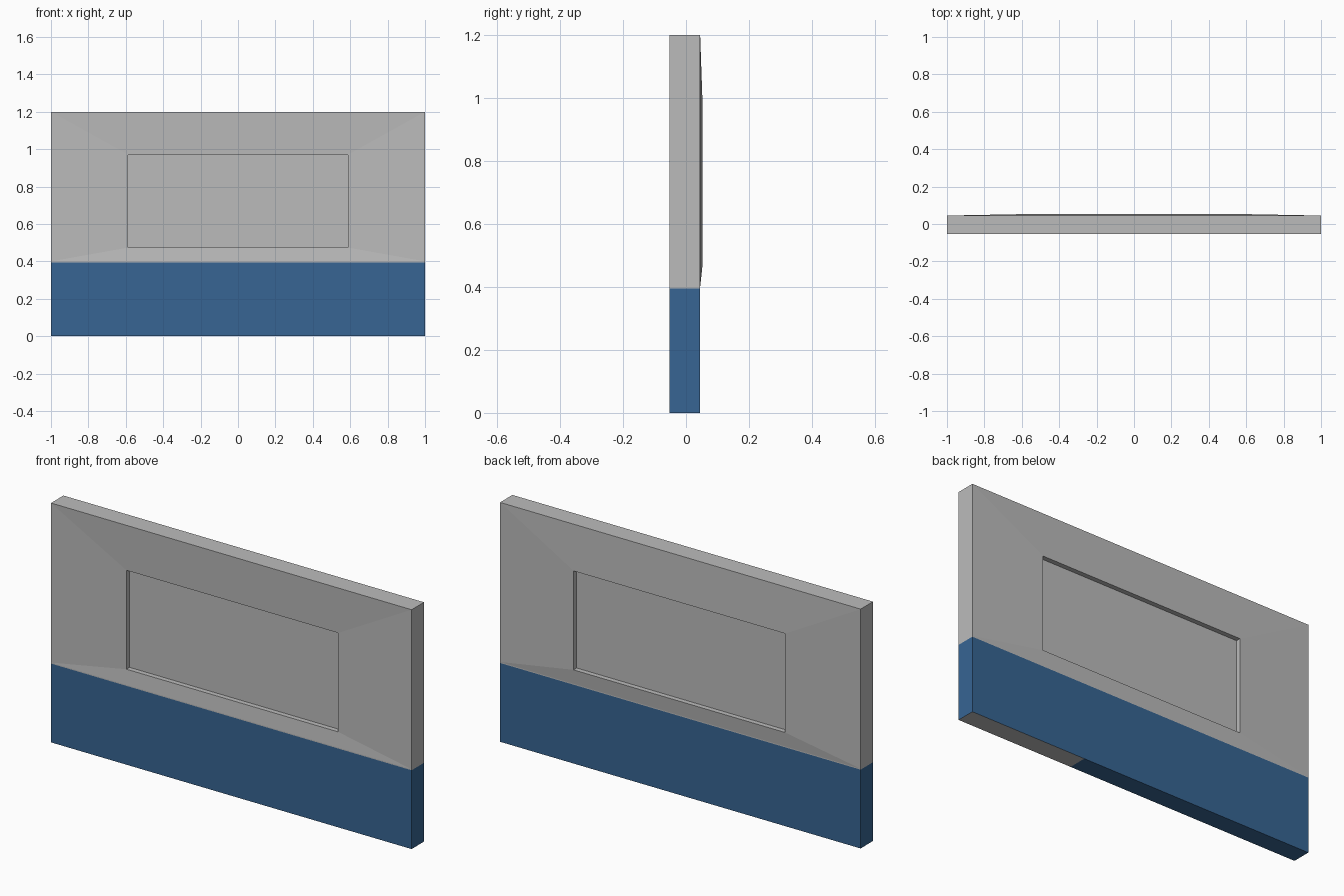
import bpy, bmesh

if "Cube" in bpy.data.objects:
    bpy.data.objects.remove(bpy.data.objects["Cube"])

HALF, SPLIT, TOP = 1.0, 0.40, 1.20        # wall half length, foot of framed area, height
FRONT, BACK = -0.053, 0.045               # flat faces of the wall
SHIFT, RECESS = 0.008, 0.025              # slope toward the panel, depth of the panel
PAINT = 0.395                             # height of the blue paint


def material(name, rgb):
    m = bpy.data.materials.new(name)
    m.diffuse_color = (*rgb, 1)
    m.use_nodes = True
    m.node_tree.nodes["Principled BSDF"].inputs["Base Color"].default_value = m.diffuse_color
    return m


bm = bmesh.new()


def ring(hw, z0, z1, y):
    return [bm.verts.new(p) for p in ((-hw, y, z0), (hw, y, z0), (hw, y, z1), (-hw, y, z1))]


def bridge(a, b):
    for i in range(4):
        j = (i + 1) % 4
        bm.faces.new((a[i], a[j], b[j], b[i]))


# framed upper area: sloped surround, then a recessed panel, on each side
outers = []
for y, inward in ((FRONT, 1), (BACK, -1)):
    outer = ring(HALF, SPLIT, TOP, y)
    lip = ring(0.587, 0.474, 0.97, y + SHIFT)
    panel = ring(0.587, 0.474, 0.97, y + SHIFT + inward * RECESS)
    bridge(outer, lip)
    bridge(lip, panel)
    bm.faces.new(panel)
    outers.append(outer)

# ends and top of the upper area
f, b = outers
for i, j in ((1, 2), (2, 3), (3, 0)):
    bm.faces.new((f[i], f[j], b[j], b[i]))

# lower wall
upper = [f[0], f[1], b[1], b[0]]
lower = [bm.verts.new((v.co.x, v.co.y, 0)) for v in upper]
bridge(lower, upper)
bottom = bm.faces.new(lower)

# cut the underside where its paint ends, and the wall at the paint line
bmesh.ops.bisect_plane(bm, geom=[bottom, *bottom.edges, *bottom.verts],
                       plane_co=(1 / 3, 0, 0), plane_no=(1, 0, 0))
bmesh.ops.bisect_plane(bm, geom=bm.verts[:] + bm.edges[:] + bm.faces[:],
                       plane_co=(0, 0, PAINT), plane_no=(0, 0, 1))
bmesh.ops.recalc_face_normals(bm, faces=bm.faces[:])

# blue below the paint line, except the bare end of the underside
for face in bm.faces:
    c = face.calc_center_median()
    bare_underside = c.z < 0.001 and c.x > 1 / 3
    face.material_index = 1 if c.z < PAINT and not bare_underside else 0

mesh = bpy.data.meshes.new("wall_panel")
bm.to_mesh(mesh)
bm.free()
mesh.materials.append(material("light grey", (0.50, 0.50, 0.50)))
mesh.materials.append(material("blue paint", (0.038, 0.130, 0.292)))
bpy.context.collection.objects.link(bpy.data.objects.new("wall_panel", mesh))
